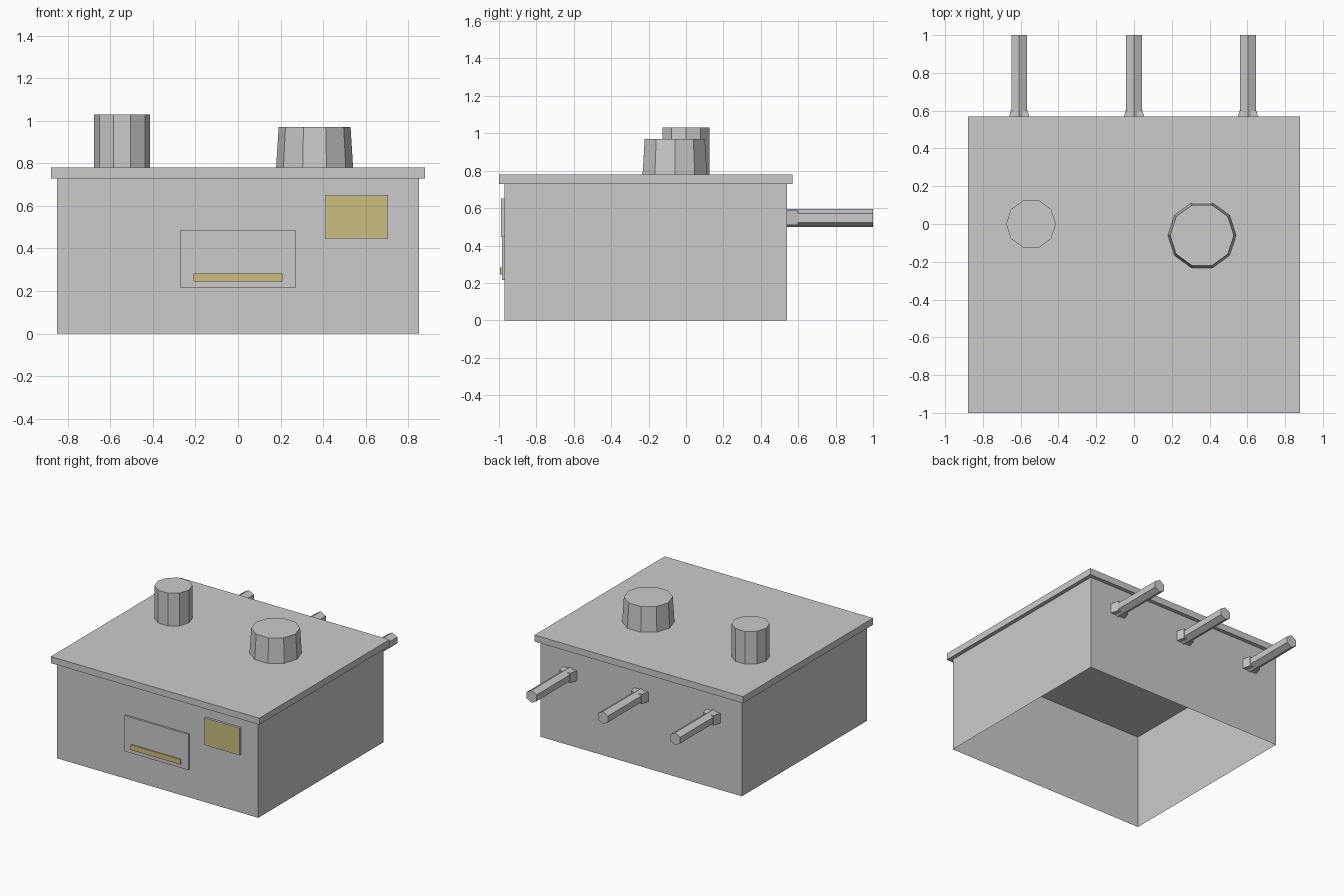
import bpy, bmesh, math
from mathutils import Matrix, Vector

if "Cube" in bpy.data.objects:
    bpy.data.objects.remove(bpy.data.objects["Cube"])

def material(name, rgb):
    m = bpy.data.materials.new(name)
    m.diffuse_color = (*rgb, 1)
    m.use_nodes = True
    m.node_tree.nodes["Principled BSDF"].inputs["Base Color"].default_value = m.diffuse_color
    return m

grey = material("light grey", (0.6, 0.6, 0.6))
yellow = material("pale yellow", (0.6, 0.52, 0.21))

def finish(name, bm, mats):
    me = bpy.data.meshes.new(name)
    bm.to_mesh(me)
    bm.free()
    for m in mats:
        me.materials.append(m)
    ob = bpy.data.objects.new(name, me)
    bpy.context.collection.objects.link(ob)
    return ob

def box_bm(lo, hi):
    bm = bmesh.new()
    lo, hi = Vector(lo), Vector(hi)
    bmesh.ops.create_cube(bm, size=1, matrix=Matrix.Translation((lo + hi) / 2)
                          @ Matrix.Diagonal((*(hi - lo), 1)))
    return bm

def drop(bm, direction):
    bm.normal_update()
    bmesh.ops.delete(bm, geom=[f for f in bm.faces if f.normal.dot(Vector(direction)) > 0.9],
                     context='FACES')

def cone(name, sides, r1, r2, depth, matrix):
    bm = bmesh.new()
    bmesh.ops.create_cone(bm, cap_ends=True, segments=sides, radius1=r1, radius2=r2,
                          depth=depth, matrix=matrix)
    return finish(name, bm, [grey])

# Hollow body, open underneath, closed by the lid
body = box_bm((-0.85, -0.97, 0), (0.85, 0.54, 0.73))
drop(body, (0, 0, -1))
drop(body, (0, 0, 1))
finish("body", body, [grey])
finish("lid", box_bm((-0.88, -1, 0.73), (0.88, 0.57, 0.78)), [grey])

# Ten-sided knobs on the lid, corners pointing along x
for name, x, y, r1, r2, top in (("tall_knob", -0.545, 0, 0.132, 0.132, 1.03),
                                ("wide_knob", 0.36, -0.06, 0.181, 0.169, 0.97)):
    spin = Matrix.Rotation(math.pi / 2, 4, 'Z')
    cone(name, 10, r1, r2, top - 0.78,
         Matrix.Translation((x, y, (top + 0.78) / 2)) @ spin)

# Front plate with a yellow slot strip
finish("front_plate", box_bm((-0.27, -0.985, 0.215), (0.27, -0.97, 0.487)), [grey])
finish("slot_strip", box_bm((-0.21, -0.994, 0.245), (0.21, -0.985, 0.283)), [yellow])

# Display with an inset yellow face
display = box_bm((0.41, -0.988, 0.445), (0.705, -0.97, 0.652))
display.normal_update()
front = [f for f in display.faces if f.normal.y < -0.9]
bmesh.ops.inset_region(display, faces=front, thickness=0.008)
front[0].material_index = 1
finish("display", display, [grey, yellow])

# Hexagonal pipes on the back, each with a chamfered collar
for i, x in enumerate((-0.608, 0, 0.603)):
    turn = Matrix.Rotation(-math.pi / 2, 4, 'X')
    cone(f"pipe_{i + 1}", 6, 0.048, 0.048, 0.46,
         Matrix.Translation((x, 0.77, 0.548)) @ turn)
    collar = box_bm((x - 0.06, 0.54, 0.51), (x + 0.06, 0.60, 0.586))
    for v in collar.verts:
        if v.co.y > 0.59:
            v.co.x = x + (0.045 if v.co.x > x else -0.045)
    finish(f"collar_{i + 1}", collar, [grey])
